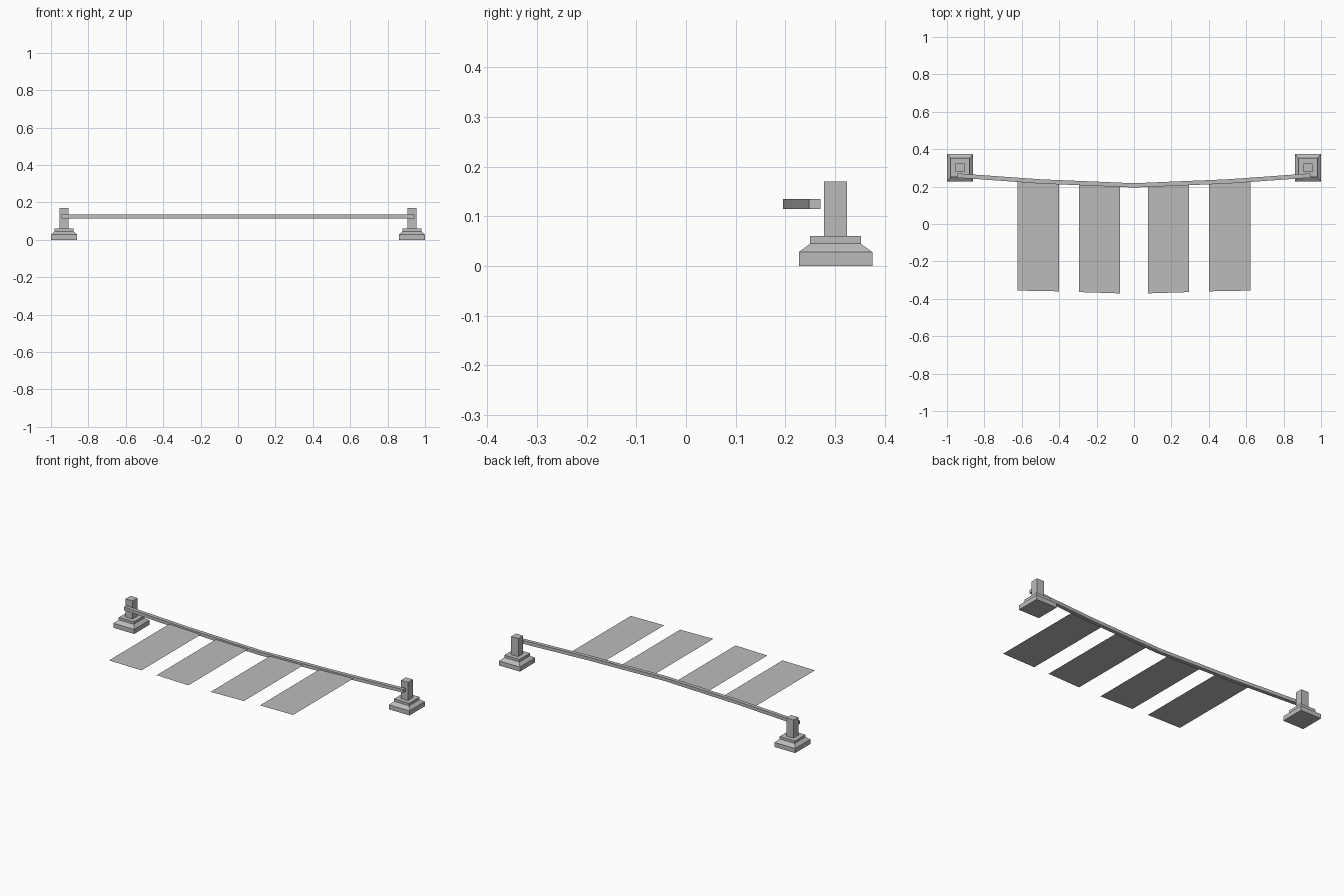
import bpy
import bmesh

cube = bpy.data.objects.get("Cube")
if cube:
    bpy.data.objects.remove(cube, do_unlink=True)

# Single stone grey
grey = bpy.data.materials.new("plain_grey")
grey.use_nodes = True
colour = (0.5, 0.5, 0.5, 1)
grey.diffuse_color = colour
grey.node_tree.nodes["Principled BSDF"].inputs["Base Color"].default_value = colour


def finish(name, bm):
    bmesh.ops.recalc_face_normals(bm, faces=bm.faces)
    mesh = bpy.data.meshes.new(name)
    bm.to_mesh(mesh)
    bm.free()
    mesh.materials.append(grey)
    obj = bpy.data.objects.new(name, mesh)
    bpy.context.scene.collection.objects.link(obj)
    return obj


def loft(name, rings):
    """Bridge four-cornered rings and cap both ends."""
    bm = bmesh.new()
    loops = [[bm.verts.new(p) for p in ring] for ring in rings]
    for a, b in zip(loops, loops[1:]):
        for i in range(4):
            j = (i + 1) % 4
            bm.faces.new((a[i], a[j], b[j], b[i]))
    bm.faces.new(loops[0])
    bm.faces.new(loops[-1])
    return finish(name, bm)


def square(cx, cy, hx, hy, z):
    return [(cx + sx * hx, cy + sy * hy, z)
            for sx, sy in ((-1, -1), (1, -1), (1, 1), (-1, 1))]


# Stepped plinths with square posts
POST_Y = 0.301
for side, label in ((-1, "right"), (1, "left")):
    cx = side * 0.93
    base = [(0.07, 0.074, 0), (0.07, 0.074, 0.028),
            (0.051, 0.051, 0.045), (0.051, 0.051, 0.06)]
    loft(label + "_plinth", [square(cx, POST_Y, *r) for r in base])
    loft(label + "_post", [square(cx, POST_Y, 0.024, 0.0235, z) for z in (0.06, 0.17)])

# Bowed rail in front of the posts
PATH = [(-0.943, 0.2475), (-0.5, 0.216), (0, 0.195), (0.5, 0.216), (0.943, 0.2475)]
DEPTH, LOW, HIGH = 0.023, 0.115, 0.135
loft("rail", [[(x, y, LOW), (x, y + DEPTH, LOW), (x, y + DEPTH, HIGH), (x, y, HIGH)]
              for x, y in PATH])


def rail_y(x):
    """Centre line of the rail."""
    for (x0, y0), (x1, y1) in zip(PATH, PATH[1:]):
        if x0 <= x <= x1:
            return y0 + (y1 - y0) * (x - x0) / (x1 - x0) + DEPTH / 2


# Flat thin strips reaching forward from the rail
def strip(name, x0, x1, end0, end1):
    bm = bmesh.new()
    z = (LOW + HIGH) / 2
    corners = [(x0, end0, z), (x1, end1, z), (x1, rail_y(x1), z)]
    if x0 < 0.5 < x1:
        corners.append((0.5, rail_y(0.5), z))
    corners.append((x0, rail_y(x0), z))
    bm.faces.new([bm.verts.new(p) for p in corners])
    return finish(name, bm)


for name, x0, x1, e0, e1 in (("inner", 0.075, 0.295, -0.371, -0.364),
                             ("outer", 0.4, 0.622, -0.36, -0.356)):
    left = strip("left_" + name + "_strip", x0, x1, e0, e1)
    right = left.copy()
    right.data = left.data.copy()
    right.name = "right_" + name + "_strip"
    for v in right.data.vertices:
        v.co.x *= -1
    right.data.flip_normals()
    bpy.context.scene.collection.objects.link(right)
    # Both sheets face upwards
    for obj in (left, right):
        if obj.data.polygons[0].normal.z < 0:
            obj.data.flip_normals()
